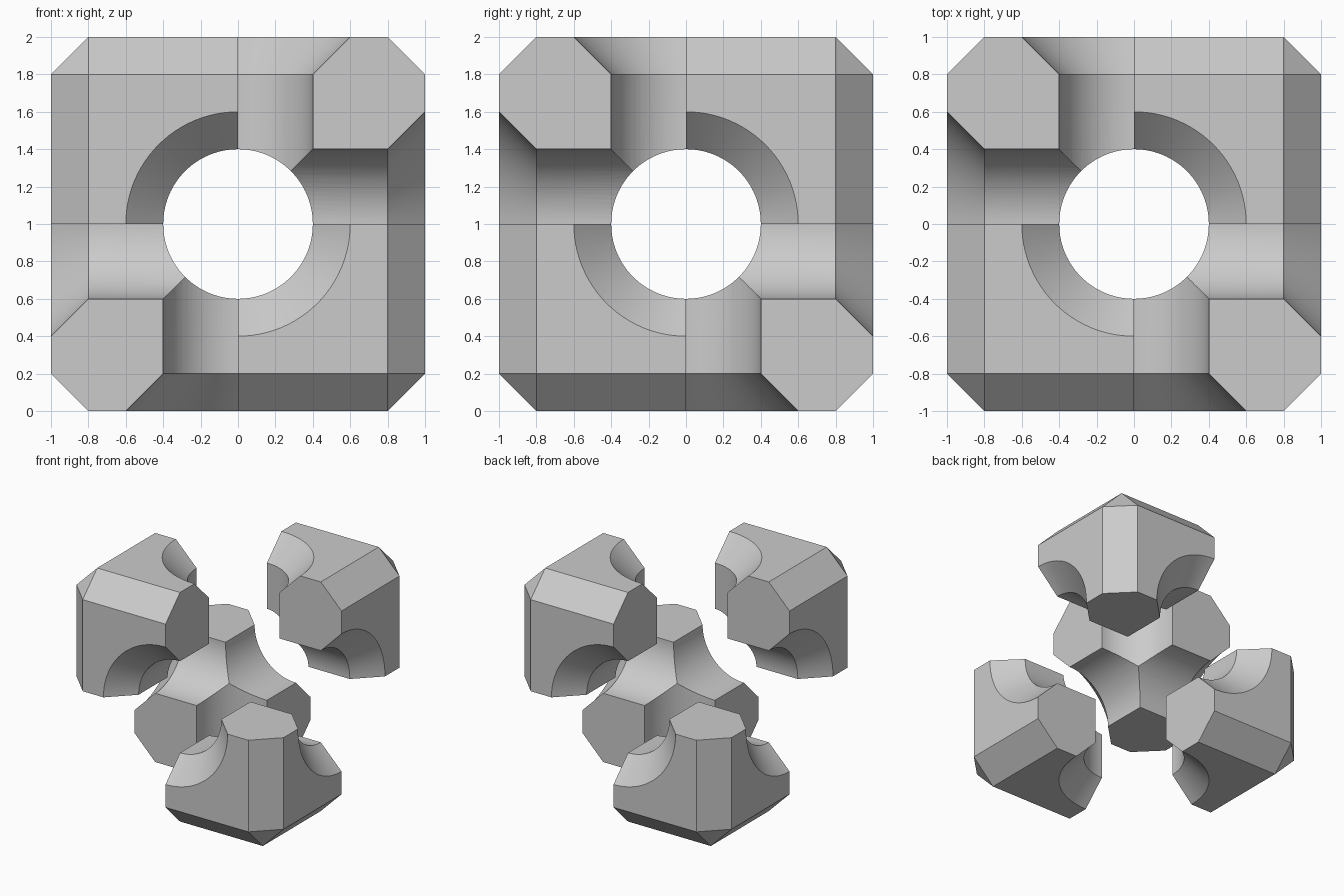
import bpy, bmesh, math
from mathutils import Matrix, Vector

start = bpy.data.objects.get("Cube")
if start:
    bpy.data.objects.remove(start, do_unlink=True)

HOLE, CHAMFER, TURN = 0.4, 0.2, math.pi

grey = bpy.data.materials.new("plain_grey")
grey.use_nodes = True
grey.diffuse_color = (0.6, 0.6, 0.6, 1)
grey.node_tree.nodes["Principled BSDF"].inputs["Base Color"].default_value = (0.6, 0.6, 0.6, 1)


def make_object(name, bm):
    mesh = bpy.data.meshes.new(name)
    bm.to_mesh(mesh)
    bm.free()
    obj = bpy.data.objects.new(name, mesh)
    bpy.context.collection.objects.link(obj)
    return obj


def chamfered_block():
    """Unit cube in the positive octant, its three outer edges chamfered."""
    bm = bmesh.new()
    bmesh.ops.create_cube(bm, size=1, matrix=Matrix.Translation((0.5, 0.5, 0.5)))
    corner = max(bm.verts, key=lambda v: sum(v.co))
    bmesh.ops.bevel(bm, geom=list(corner.link_edges), offset=CHAMFER,
                    offset_type='OFFSET', segments=1, affect='EDGES')
    return make_object("corner_piece", bm)


def hole_cutter(rotation):
    """Round drill with a flared mouth, turned around z and then rotated."""
    bm = bmesh.new()
    flare = 2 * CHAMFER
    profile = [(0, -0.2), (HOLE, -0.2), (HOLE, 1 - CHAMFER),
               (HOLE + flare, 1 + CHAMFER), (0, 1 + CHAMFER)]
    verts = [bm.verts.new((r, 0, z)) for r, z in profile]
    edges = [bm.edges.new(pair) for pair in zip(verts, verts[1:])]
    bmesh.ops.spin(bm, geom=verts + edges, cent=(0, 0, 0), axis=(0, 0, 1),
                   angle=2 * TURN, steps=96)
    bmesh.ops.remove_doubles(bm, verts=bm.verts, dist=1e-4)
    bmesh.ops.recalc_face_normals(bm, faces=bm.faces)
    bm.transform(rotation)
    cutter = make_object("hole_cutter", bm)
    cutter.hide_render = True
    return cutter


# One corner piece, drilled along all three axes
piece = chamfered_block()
cutters = [hole_cutter(Matrix.Rotation(i * 2 * TURN / 3, 4, Vector((1, 1, 1))))
           for i in range(3)]
for cutter in cutters:
    cut = piece.modifiers.new("hole", 'BOOLEAN')
    cut.operation, cut.solver, cut.object = 'DIFFERENCE', 'EXACT', cutter
graph = bpy.context.evaluated_depsgraph_get()
shape = bpy.data.meshes.new_from_object(piece.evaluated_get(graph))
for helper in cutters + [piece]:
    bpy.data.objects.remove(helper, do_unlink=True)
shape.name = "corner_piece"
shape.materials.clear()
shape.materials.append(grey)

# Four copies on alternate corners of the cube, each a half turn apart
turns = {"back_left_upper_piece": Matrix.Identity(4),
         "front_right_upper_piece": Matrix.Rotation(TURN, 4, 'Z'),
         "front_left_lower_piece": Matrix.Rotation(TURN, 4, 'X'),
         "back_right_lower_piece": Matrix.Rotation(TURN, 4, 'Y')}
bpy.ops.object.select_all(action='DESELECT')
for name, turn in turns.items():
    obj = bpy.data.objects.new(name, shape)
    bpy.context.collection.objects.link(obj)
    obj.matrix_world = Matrix.Translation((0, 0, 1)) @ turn
    obj.select_set(True)
    bpy.context.view_layer.objects.active = obj
bpy.ops.object.shade_smooth_by_angle(angle=math.radians(30))
